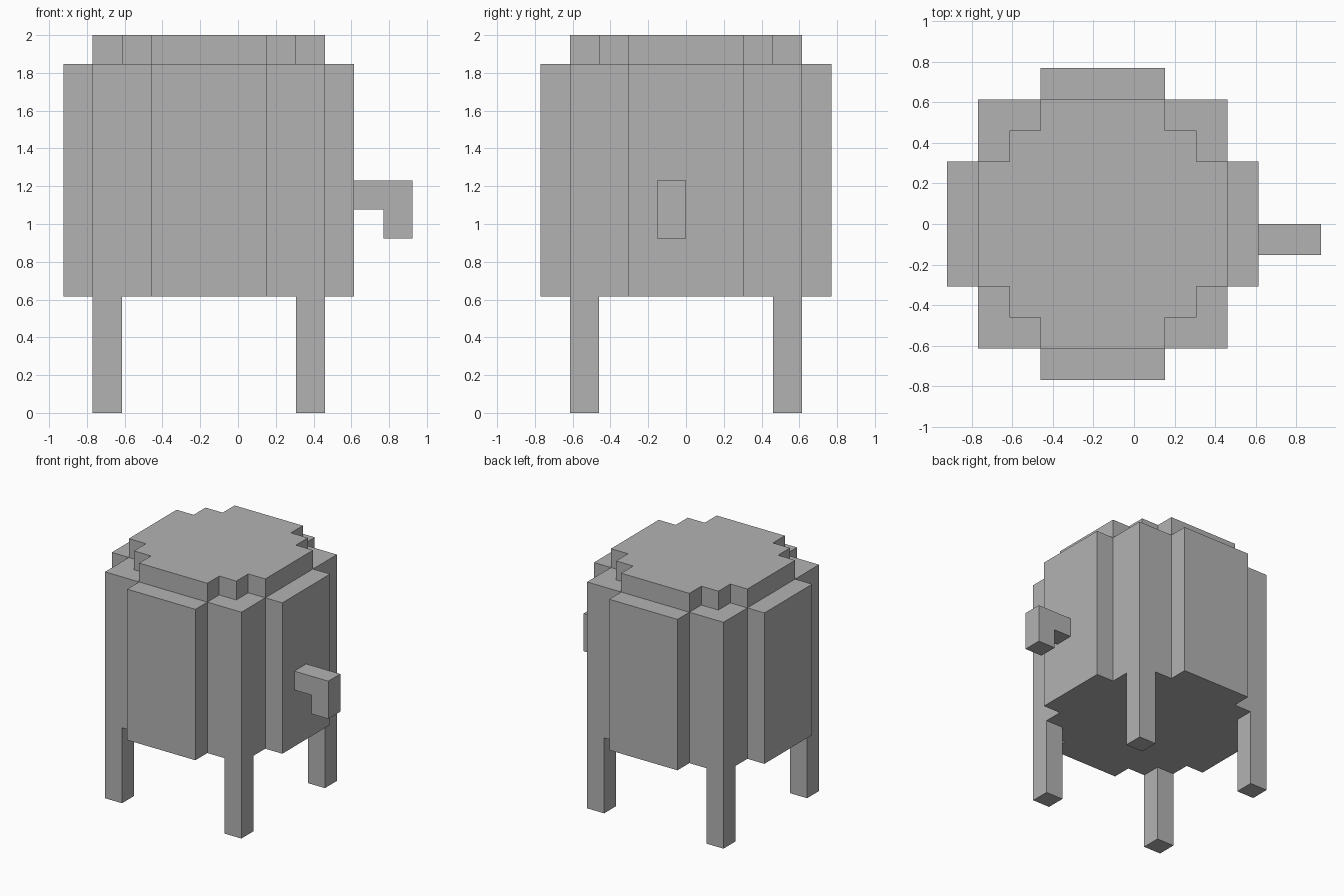
import bpy
import bmesh

U = 2 / 13      # one block of the model
CX = -1         # barrel axis, in blocks

if "Cube" in bpy.data.objects:
    bpy.data.objects.remove(bpy.data.objects["Cube"], do_unlink=True)

# Single plain grey
grey = bpy.data.materials.new("plain grey")
grey.use_nodes = True
colour = (0.45, 0.45, 0.45, 1)
grey.diffuse_color = colour
grey.node_tree.nodes["Principled BSDF"].inputs["Base Color"].default_value = colour


def prism(name, outline, axis, start, depth):
    """Extrude an outline given in blocks along 'y' or 'z'."""
    bm = bmesh.new()
    place = {"z": lambda a, b: (a, b, start), "y": lambda a, b: (a, start, b)}[axis]
    face = bm.faces.new([bm.verts.new(place(a, b)) for a, b in outline])
    moved = bmesh.ops.extrude_face_region(bm, geom=[face])["geom"]
    shift = (0, 0, depth) if axis == "z" else (0, depth, 0)
    bmesh.ops.translate(bm, vec=shift,
                        verts=[v for v in moved if isinstance(v, bmesh.types.BMVert)])
    bmesh.ops.recalc_face_normals(bm, faces=bm.faces)
    bmesh.ops.scale(bm, vec=(U, U, U), verts=bm.verts)
    mesh = bpy.data.meshes.new(name)
    bm.to_mesh(mesh)
    bm.free()
    mesh.materials.append(grey)
    obj = bpy.data.objects.new(name, mesh)
    bpy.context.collection.objects.link(obj)
    return obj


def full_round(quarter):
    """Mirror a quarter outline into a closed stepped circle round the axis."""
    half = quarter + [(-x, y) for x, y in reversed(quarter)]
    ring = half + [(x, -y) for x, y in reversed(half)]
    return [(x + CX, y) for x, y in ring]


# Barrel body and stepped lid
prism("barrel_body", full_round([(5, 2), (4, 2), (4, 4), (2, 4), (2, 5)]), "z", 4, 8)
prism("barrel_lid", full_round([(4, 2), (3, 2), (3, 3), (2, 3), (2, 4)]), "z", 12, 1)

# Four legs under the corners
for side, sx in (("left", 1), ("right", -1)):
    for end, sy in (("front", -1), ("back", 1)):
        square = [(CX + sx * x, sy * y) for x, y in ((3, 3), (4, 3), (4, 4), (3, 4))]
        prism(f"{end}_{side}_leg", square, "z", 0, 4)

# Bent spout on the left side
prism("spout", [(4, 7), (5, 7), (5, 6), (6, 6), (6, 8), (4, 8)], "y", -1, 1)
